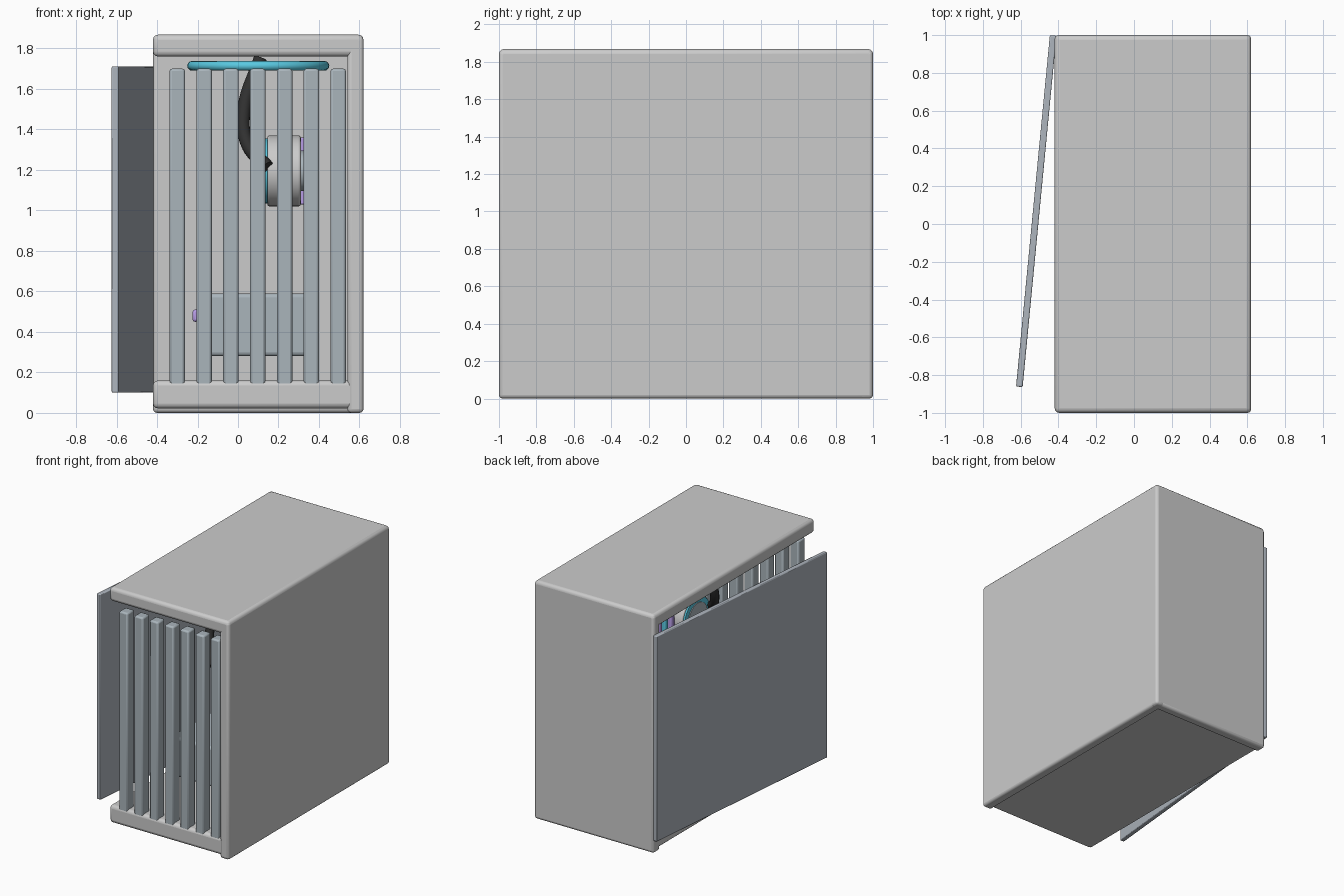
import bpy, math
from mathutils import Vector

if "Cube" in bpy.data.objects:
    bpy.data.objects.remove(bpy.data.objects["Cube"])


def material(name, rgb):
    m = bpy.data.materials.new(name)
    m.diffuse_color = (*rgb, 1)
    m.use_nodes = True
    m.node_tree.nodes["Principled BSDF"].inputs["Base Color"].default_value = m.diffuse_color
    return m


STEEL = material("slat_grey", (0.40, 0.46, 0.50))
GLASS = material("panel_grey", (0.42, 0.46, 0.51))
CYAN = material("cyan_light", (0.10, 0.58, 0.75))
PURPLE = material("purple_light", (0.48, 0.34, 0.80))
BLACK = material("cable_black", (0.03, 0.03, 0.03))
BOARD = material("board_dark", (0.13, 0.15, 0.17))


def finish(ob, name, mat=None, bevel=0, segs=3):
    ob.name = name
    if mat:
        ob.data.materials.append(mat)
    if bevel:
        b = ob.modifiers.new("bevel", "BEVEL")
        b.width, b.segments, b.limit_method = bevel, segs, "ANGLE"
    bpy.ops.object.shade_smooth_by_angle(angle=math.radians(40))
    return ob


def box(name, x, y, z, mat=None, bevel=0.0, segs=3):
    """Box from (min, max) ranges on each axis."""
    bpy.ops.mesh.primitive_cube_add(size=1, location=[sum(r) / 2 for r in (x, y, z)])
    ob = bpy.context.object
    ob.scale = [r[1] - r[0] for r in (x, y, z)]
    bpy.ops.object.transform_apply(location=False, rotation=False, scale=True)
    return finish(ob, name, mat, bevel, segs)


def disc_x(name, x, y, z, r, mat=None, bevel=0.0):
    """Cylinder lying along x."""
    bpy.ops.mesh.primitive_cylinder_add(vertices=48, radius=r, depth=x[1] - x[0],
        location=(sum(x) / 2, y, z), rotation=(0, math.pi / 2, 0))
    return finish(bpy.context.object, name, mat, bevel)


# Case shell
box("top_panel", (-0.42, 0.62), (-1, 1), (1.76, 1.868), bevel=0.025)
box("bottom_panel", (-0.42, 0.615), (-0.998, 0.995), (0.022, 0.16), bevel=0.025)
box("right_wall", (0.54, 0.62), (-1, 1), (0, 1.86), bevel=0.02)
box("back_wall", (-0.42, 0.62), (0.92, 1), (0, 1.86), bevel=0.02)

# Front grille slats
for i in range(7):
    x = -0.30 + i * 0.1325
    box(f"front_slat_{i + 1}", (x - 0.038, x + 0.038), (-0.995, -0.91), (0.12, 1.70),
        STEEL, 0.012, 2)

# Side door, hinged at the back and standing slightly open
door = box("side_door", (-0.0175, 0.0175), (-0.934, 0.934), (0.10, 1.712), GLASS, 0.006, 2)
door.location.x, door.location.y = -0.5175, 0.068
door.rotation_euler.z = -math.radians(5.5)

# Main board and graphics card with a light strip
box("main_board", (0.35, 0.385), (-0.65, 0.75), (0.25, 1.60), BOARD, 0.005, 2)
box("graphics_card", (-0.2, 0.36), (-0.55, 0.75), (0.28, 0.59), STEEL, 0.02)
box("card_light_strip", (-0.225, -0.195), (-0.45, 0.65), (0.45, 0.51), PURPLE, 0.012, 2)

# Processor cooler
disc_x("cooler_body", (0.145, 0.36 - 0.05), -0.33, 1.195, 0.175, None, 0.01)
disc_x("cooler_mount", (0.305, 0.355), -0.33, 1.195, 0.10, STEEL)
disc_x("cooler_light", (0.132, 0.15), -0.33, 1.195, 0.16, CYAN)
disc_x("cooler_cap", (0.126, 0.14), -0.33, 1.195, 0.12, STEEL)

# Memory sticks
for i in range(4):
    y = -0.11 + i * 0.075
    box(f"memory_stick_{i + 1}", (0.19, 0.355), (y - 0.02, y + 0.02), (1.03, 1.36),
        CYAN if i % 2 else PURPLE, 0.006, 2)

# Light rings under the top panel
for i, y in enumerate((-0.42, 0.36)):
    bpy.ops.mesh.primitive_torus_add(location=(0.1, y, 1.714), major_radius=0.327,
        minor_radius=0.024, major_segments=48, minor_segments=12)
    finish(bpy.context.object, f"top_light_ring_{i + 1}", CYAN)

# Cable from the top to the cooler
cu = bpy.data.curves.new("cooler_cable", "CURVE")
cu.dimensions = "3D"
cu.bevel_depth, cu.bevel_resolution, cu.use_fill_caps = 0.033, 4, True
pts = [(0.11, -0.30, 1.75), (0.03, -0.36, 1.50), (0.045, -0.42, 1.33), (0.145, -0.51, 1.215)]
sp = cu.splines.new("BEZIER")
sp.bezier_points.add(len(pts) - 1)
for bp, p in zip(sp.bezier_points, pts):
    bp.co = Vector(p)
    bp.handle_left_type = bp.handle_right_type = "AUTO"
cu.materials.append(BLACK)
bpy.context.collection.objects.link(bpy.data.objects.new("cooler_cable", cu))
